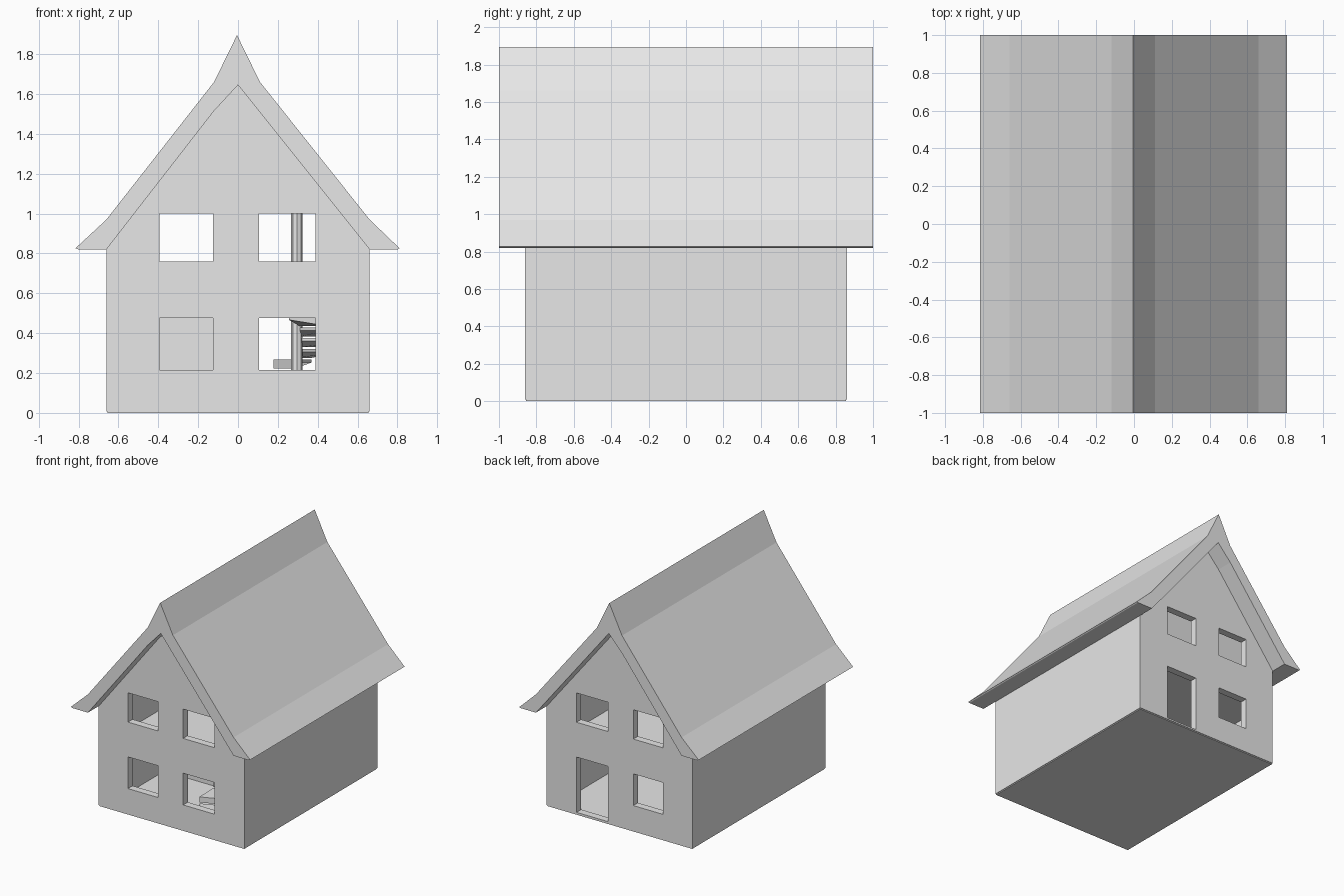
import bpy, bmesh, math

if "Cube" in bpy.data.objects:
    bpy.data.objects.remove(bpy.data.objects["Cube"])

grey = bpy.data.materials.new("plain_grey")
grey.diffuse_color = (0.8, 0.8, 0.8, 1)
grey.use_nodes = True
grey.node_tree.nodes["Principled BSDF"].inputs["Base Color"].default_value = grey.diffuse_color


def finish(name, bm):
    bmesh.ops.recalc_face_normals(bm, faces=bm.faces)
    mesh = bpy.data.meshes.new(name)
    bm.to_mesh(mesh)
    bm.free()
    mesh.materials.append(grey)
    ob = bpy.data.objects.new(name, mesh)
    bpy.context.collection.objects.link(ob)
    return ob


def prism(name, profile, y0, y1):
    """Extrude an x-z profile along y."""
    bm = bmesh.new()
    face = bm.faces.new([bm.verts.new((x, y0, z)) for x, z in profile])
    ext = bmesh.ops.extrude_face_region(bm, geom=[face])
    verts = [g for g in ext["geom"] if isinstance(g, bmesh.types.BMVert)]
    bmesh.ops.translate(bm, verts=verts, vec=(0, y1 - y0, 0))
    return finish(name, bm)


def box(name, x0, x1, y0, y1, z0, z1):
    return prism(name, [(x0, z0), (x1, z0), (x1, z1), (x0, z1)], y0, y1)


def cut(target, cutter):
    """Subtract the cutter and remove it."""
    mod = target.modifiers.new("cut", 'BOOLEAN')
    mod.operation = 'DIFFERENCE'
    mod.solver = 'EXACT'
    mod.object = cutter
    bpy.context.view_layer.objects.active = target
    bpy.ops.object.modifier_apply(modifier=mod.name)
    bpy.data.objects.remove(cutter)


# Shared line where the gables meet the underside of the roof
slope = [(0.66, 0.82), (0.0, 1.645), (-0.12, 1.515), (-0.66, 0.82)]

# Hollow walls with gables
walls = prism("walls", [(-0.66, 0.008), (0.66, 0.008)] + slope, -0.86, 0.86)
cut(walls, box("cutter", -0.6, 0.6, -0.8, 0.8, -0.2, 2.0))

# Window openings front and back, and the back door
left, right = (-0.395, -0.125), (0.105, 0.39)
for y in (-0.83, 0.83):
    for x0, x1 in (left, right):
        door = y > 0 and x0 > 0
        cut(walls, box("cutter", x0, x1, y - 0.1, y + 0.1, 0.76, 1.0))
        cut(walls, box("cutter", x0, x1, y - 0.1, y + 0.1,
                       0.022 if door else 0.215, 0.475))

# Roof with flared eaves and a steep ridge
prism("roof", [(-0.66, 0.82), (-0.80, 0.82), (-0.815, 0.826), (-0.66, 0.97),
               (-0.12, 1.66), (-0.005, 1.895), (0.11, 1.66), (0.66, 0.97),
               (0.81, 0.826), (0.80, 0.82)] + slope[:3], -1.0, 1.0)

# Ground floor plate, upper floor with a stair opening, and a partition
box("ground_floor", -0.655, 0.655, -0.855, 0.855, 0.0, 0.012)
upper = box("upper_floor", -0.601, 0.601, -0.801, 0.801, 0.50, 0.535)
cut(upper, box("cutter", 0.11, 0.57, -0.75, -0.21, 0.4, 0.6))
box("partition_wall", -0.601, 0.08, -0.10, -0.05, 0.011, 0.501)

# Spiral stair: central post and wedge steps with sloping undersides
CX, CY, R = 0.295, -0.48, 0.26
bm = bmesh.new()
bmesh.ops.create_cone(bm, cap_ends=True, segments=8, radius1=0.028,
                      radius2=0.028, depth=1.09)
bmesh.ops.translate(bm, verts=bm.verts, vec=(CX, CY, 0.555))
finish("stair_post", bm)

RISE, TURN = 0.0535, math.radians(43)
bm = bmesh.new()
for i in range(1, 11):
    top = RISE * i
    mid = math.radians(95) - (i - 5) * TURN
    rings = []
    for drop in (0, 1):
        ring = []
        for r, side in ((0.02, -0.5), (R, -0.5), (R, 0.5), (0.02, 0.5)):
            a = mid + side * TURN
            low = 0.015 if side < 0 else 0.045
            ring.append(bm.verts.new((CX + r * math.cos(a), CY + r * math.sin(a),
                                      max(top - drop * low, 0.008))))
        rings.append(ring)
    bm.faces.new(rings[0])
    bm.faces.new(rings[1][::-1])
    for k in range(4):
        n = (k + 1) % 4
        bm.faces.new((rings[0][k], rings[0][n], rings[1][n], rings[1][k]))
finish("stair_steps", bm)
